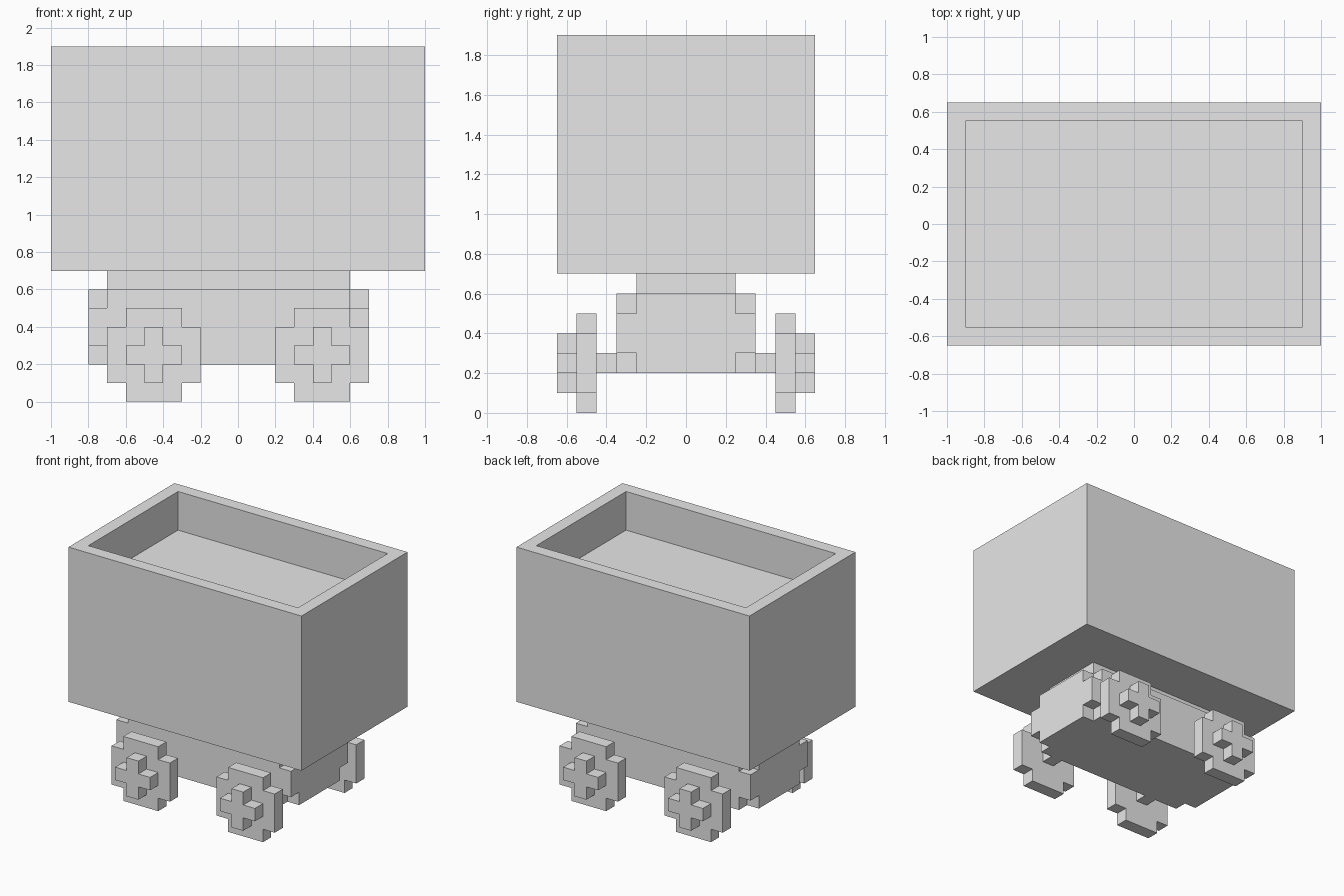
import bpy, bmesh
from itertools import product

cube = bpy.data.objects.get("Cube")
if cube:
    bpy.data.objects.remove(cube, do_unlink=True)

# Single plain grey material
grey = bpy.data.materials.new("plain_grey")
grey.use_nodes = True
COLOUR = (0.8, 0.8, 0.8, 1)
grey.diffuse_color = COLOUR
grey.node_tree.nodes["Principled BSDF"].inputs["Base Color"].default_value = COLOUR


def block(name, xs, ys, zs, filled=lambda i, j, k: True):
    """Closed blocky solid made of the filled cells between the grid planes."""
    axes = (xs, ys, zs)
    cells = {c for c in product(*(range(len(a) - 1) for a in axes)) if filled(*c)}
    bm = bmesh.new()
    verts = {}

    def vert(key):
        if key not in verts:
            verts[key] = bm.verts.new([a[n] for a, n in zip(axes, key)])
        return verts[key]

    for cell in cells:
        for axis, side in product(range(3), (0, 1)):
            neighbour = list(cell)
            neighbour[axis] += 2 * side - 1
            if tuple(neighbour) in cells:
                continue
            u, v = (axis + 1) % 3, (axis + 2) % 3
            loop = []
            for du, dv in ((0, 0), (1, 0), (1, 1), (0, 1)):
                key = list(cell)
                key[axis] += side
                key[u] += du
                key[v] += dv
                loop.append(vert(tuple(key)))
            bm.faces.new(loop if side else loop[::-1])
    bmesh.ops.dissolve_limit(bm, angle_limit=0.01, verts=bm.verts[:], edges=bm.edges[:])
    mesh = bpy.data.meshes.new(name)
    bm.to_mesh(mesh)
    bm.free()
    mesh.materials.append(grey)
    obj = bpy.data.objects.new(name, mesh)
    bpy.context.collection.objects.link(obj)
    return obj


def steps(centre, inner, outer):
    return [centre - outer, centre - inner, centre + inner, centre + outer]


def ends(*indices):
    return all(n in (0, 2) for n in indices)


# Tub with a shallow open recess
block("tub", steps(0, 0.9, 1), steps(0, 0.55, 0.65), [0.7, 1.6, 1.9],
      lambda i, j, k: not (i == 1 and j == 1 and k == 1))

# Neck between tub and chassis
block("neck", [-0.7, 0.6], [-0.25, 0.25], [0.6, 0.7])

# Chassis with its eight corners notched out
block("chassis", [-0.8, -0.7, 0.6, 0.7], steps(0, 0.25, 0.35), [0.2, 0.3, 0.5, 0.6],
      lambda i, j, k: not ends(i, j, k))

# Four wheels, each with an axle stub and a cross-shaped hub
for x, end in ((-0.45, "right"), (0.45, "left")):
    for s, side in ((-1, "front"), (1, "back")):
        def span(a, b):
            return sorted((s * a, s * b))
        tag = f"{side}_{end}"
        block(f"{tag}_axle", [x - 0.05, x + 0.05], span(0.35, 0.45), [0.2, 0.3])
        block(f"{tag}_wheel", steps(x, 0.15, 0.25), span(0.45, 0.55), steps(0.25, 0.15, 0.25),
              lambda i, j, k: not ends(i, k))
        block(f"{tag}_hub", steps(x, 0.05, 0.15), span(0.55, 0.65), steps(0.25, 0.05, 0.15),
              lambda i, j, k: not ends(i, k))
